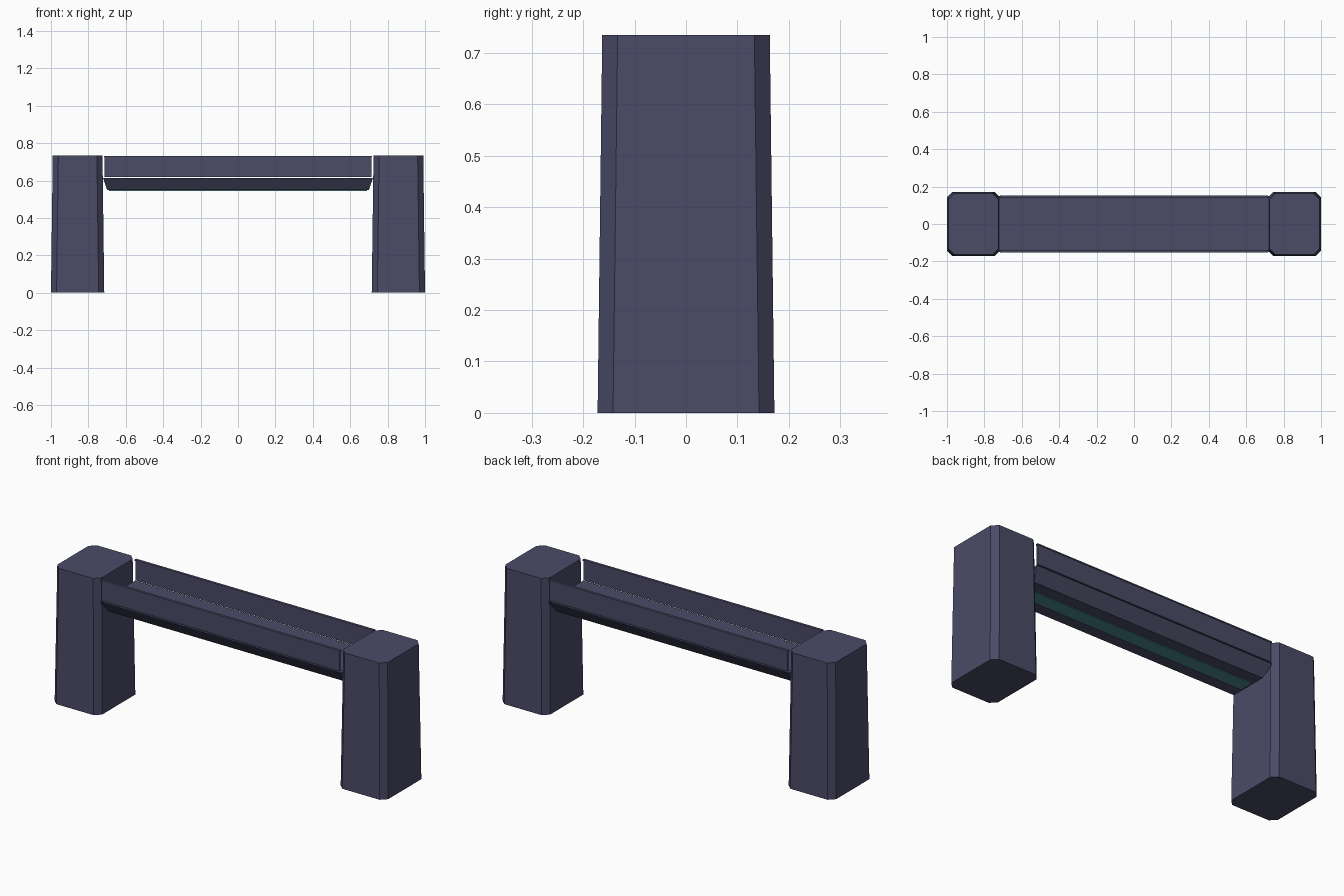
import bpy, bmesh

if "Cube" in bpy.data.objects:
    bpy.data.objects.remove(bpy.data.objects["Cube"])


def material(name, rgb):
    m = bpy.data.materials.new(name)
    m.diffuse_color = (*rgb, 1)
    m.use_nodes = True
    m.node_tree.nodes["Principled BSDF"].inputs["Base Color"].default_value = m.diffuse_color
    return m


STONE = material("slate purple", (0.069, 0.069, 0.135))
TEAL = material("teal", (0.065, 0.24, 0.28))


def ring(hx, hy, c):
    """Rectangle outline with corners cut by c."""
    if c == 0:
        return [(-hx, -hy), (hx, -hy), (hx, hy), (-hx, hy)]
    return [(-hx + c, -hy), (hx - c, -hy), (hx, -hy + c), (hx, hy - c),
            (hx - c, hy), (-hx + c, hy), (-hx, hy - c), (-hx, -hy + c)]


def frustum(name, mat, centre, bottom, top, z0, z1, cut=0):
    """Solid between two (half x, half y) rectangles."""
    bm = bmesh.new()
    cx, cy = centre
    low, high = ([bm.verts.new((cx + x, cy + y, z)) for x, y in ring(*size, cut)]
                 for size, z in ((bottom, z0), (top, z1)))
    bm.faces.new(low[::-1])
    bm.faces.new(high)
    n = len(low)
    for i in range(n):
        j = (i + 1) % n
        bm.faces.new((low[i], low[j], high[j], high[i]))
    me = bpy.data.meshes.new(name)
    bm.to_mesh(me)
    bm.free()
    me.materials.append(mat)
    ob = bpy.data.objects.new(name, me)
    bpy.context.collection.objects.link(ob)
    return ob


# Tapered pillars with cut corners
for side, s in (("left", -1), ("right", 1)):
    frustum(side + "_pillar", STONE, (s * 0.8575, 0),
            (0.1425, 0.172), (0.133, 0.163), 0, 0.735, 0.03)

# Deck, narrowing towards its underside
frustum("deck", STONE, (0, 0), (0.70, 0.105), (0.721, 0.15), 0.548, 0.613)

# Thin side rails floating just above the deck, each with a slim cap
for side, s in (("front", -1), ("back", 1)):
    frustum(side + "_rail", STONE, (0, s * 0.145),
            (0.714, 0.005), (0.714, 0.005), 0.62, 0.725)
    frustum(side + "_rail_cap", STONE, (0, s * 0.145),
            (0.717, 0.007), (0.717, 0.007), 0.725, 0.732)

# Strip under the deck
frustum("underside_strip", TEAL, (0, 0), (0.69, 0.04), (0.69, 0.04), 0.544, 0.549)
